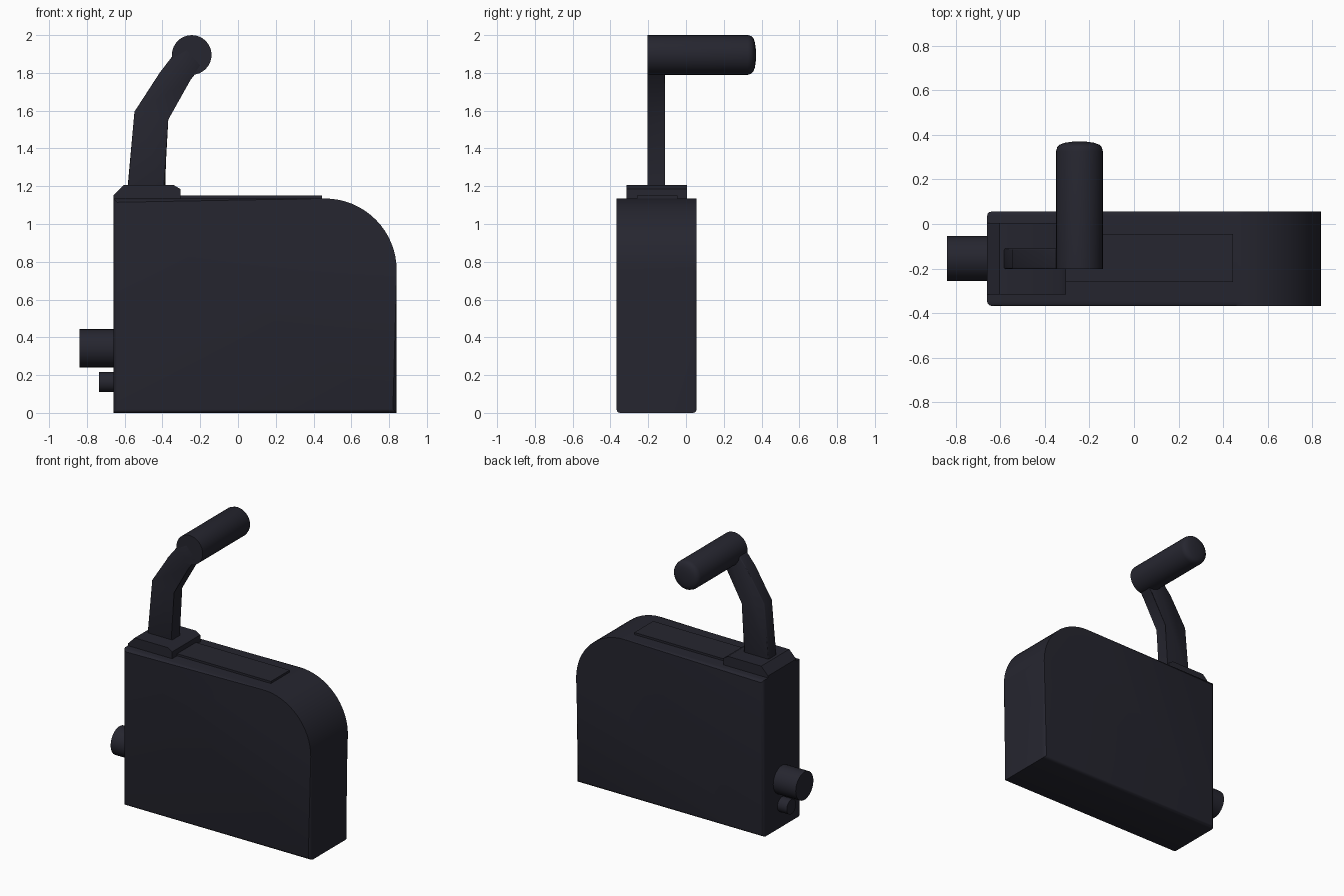
import bpy, bmesh, math
from mathutils import Matrix, Vector

if "Cube" in bpy.data.objects:
    bpy.data.objects.remove(bpy.data.objects["Cube"])

mat = bpy.data.materials.new("charcoal")
mat.diffuse_color = (0.019, 0.019, 0.029, 1)
mat.use_nodes = True
mat.node_tree.nodes["Principled BSDF"].inputs["Base Color"].default_value = mat.diffuse_color


def finish(bm, name, angle=35):
    bmesh.ops.recalc_face_normals(bm, faces=bm.faces)
    me = bpy.data.meshes.new(name)
    bm.to_mesh(me)
    bm.free()
    ob = bpy.data.objects.new(name, me)
    bpy.context.collection.objects.link(ob)
    me.materials.append(mat)
    bpy.ops.object.select_all(action='DESELECT')
    ob.select_set(True)
    bpy.context.view_layer.objects.active = ob
    bpy.ops.object.shade_smooth_by_angle(angle=math.radians(angle))
    return ob


def prism(name, pts, y0, y1, bevel=0, angle=35):
    """Extrude an XZ outline along y, rounding the two outline rims."""
    bm = bmesh.new()
    front = [bm.verts.new((x, y0, z)) for x, z in pts]
    back = [bm.verts.new((x, y1, z)) for x, z in pts]
    n = len(pts)
    caps = [bm.faces.new(front), bm.faces.new(back[::-1])]
    for i in range(n):
        j = (i + 1) % n
        bm.faces.new((front[i], back[i], back[j], front[j]))
    if bevel:
        edges = list({e for f in caps for e in f.edges})
        bmesh.ops.bevel(bm, geom=edges, offset=bevel, segments=3,
                        profile=0.5, affect='EDGES')
    return finish(bm, name, angle)


def lathe(name, profile, origin, axis, sides=32):
    """Revolve (distance, radius) points about an axis, with closed ends."""
    bm = bmesh.new()
    rings = []
    for d, r in profile:
        rings.append([bm.verts.new((r * math.cos(2 * math.pi * i / sides),
                                    r * math.sin(2 * math.pi * i / sides), d))
                      for i in range(sides)])
    for a, b in zip(rings, rings[1:]):
        for i in range(sides):
            j = (i + 1) % sides
            bm.faces.new((a[i], a[j], b[j], b[i]))
    bm.faces.new(rings[0][::-1])
    bm.faces.new(rings[-1])
    rot = Vector((0, 0, 1)).rotation_difference(Vector(axis)).to_matrix().to_4x4()
    bm.transform(Matrix.Translation(origin) @ rot)
    return finish(bm, name)


# Housing: tall slab with one large rounded upper corner
R = 0.38
outline = [(-0.66, 0), (0.84, 0)]
for i in range(17):
    a = math.pi / 2 * i / 16
    outline.append((0.84 - R + R * math.cos(a), 1.135 - R + R * math.sin(a)))
outline.append((-0.66, 1.135))
prism("housing", outline, -0.368, 0.056, 0.02)

# Thin raised strip along the top
prism("top_strip", [(-0.6, 1.12), (0.445, 1.12), (0.445, 1.15), (-0.6, 1.15)],
      -0.26, -0.045)

# Chamfered mount under the lever
prism("lever_mount", [(-0.66, 1.12), (-0.305, 1.12), (-0.305, 1.185),
                      (-0.34, 1.206), (-0.605, 1.206), (-0.66, 1.15)],
      -0.316, 0.005)

# Bent flat lever arm
prism("lever_arm", [(-0.585, 1.19), (-0.385, 1.19), (-0.377, 1.555),
                    (-0.25, 1.765), (-0.19, 1.84), (-0.27, 1.93),
                    (-0.35, 1.885), (-0.415, 1.8), (-0.548, 1.595)],
      -0.203, -0.11, 0.008, 50)

# Grip with a domed free end
lathe("grip", [(0, 0.105), (0.53, 0.105), (0.548, 0.1), (0.56, 0.088),
               (0.568, 0.065), (0.573, 0.03)],
      (-0.245, -0.203, 1.895), (0, 1, 0))

# Two round plugs on the left end
for name, r, z, length in (("large_plug", 0.101, 0.342, 0.18),
                           ("small_plug", 0.053, 0.163, 0.075)):
    lathe(name, [(-0.02, r), (length, r)], (-0.66, -0.155, z), (-1, 0, 0))
